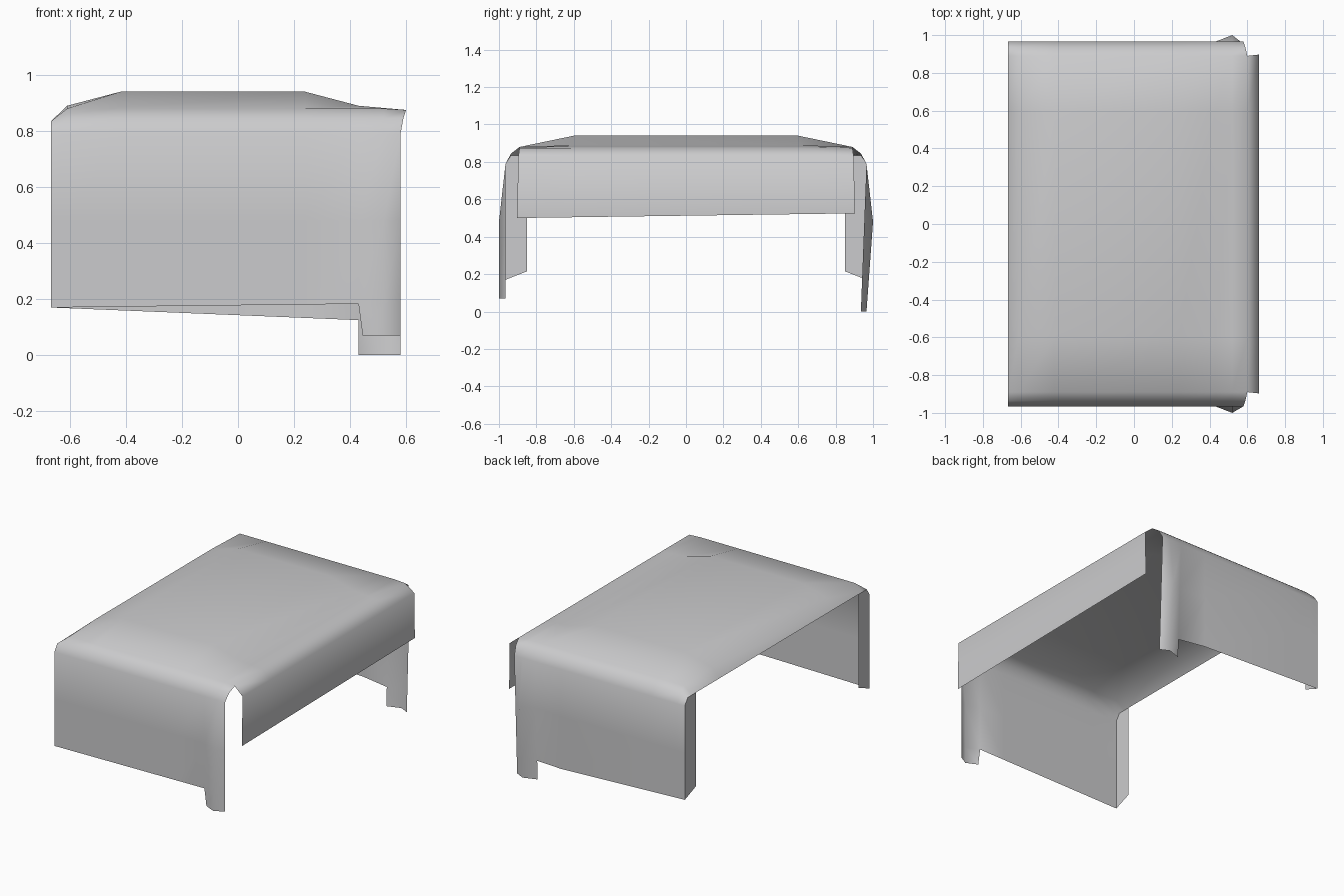
import bpy, bmesh

if "Cube" in bpy.data.objects:
    bpy.data.objects.remove(bpy.data.objects["Cube"])

mat = bpy.data.materials.new("plain_grey")
mat.diffuse_color = (0.6, 0.6, 0.61, 1)
mat.use_nodes = True
mat.node_tree.nodes["Principled BSDF"].inputs["Base Color"].default_value = mat.diffuse_color


def finish(bm, name, angle=1.1):
    me = bpy.data.meshes.new(name)
    bm.to_mesh(me)
    bm.free()
    ob = bpy.data.objects.new(name, me)
    bpy.context.collection.objects.link(ob)
    me.materials.append(mat)
    bpy.ops.object.select_all(action='DESELECT')
    bpy.context.view_layer.objects.active = ob
    ob.select_set(True)
    bpy.ops.object.shade_smooth_by_angle(angle=angle)
    return ob


# Roof height along x, and across y (rounded shoulders)
COLS = [(-.667, .835), (-.61, .89), (-.42, .94), (.24, .94), (.43, .89), (.52, .882), (.60, .875)]
SHOULDER = [(.60, .94), (.89, .88), (.935, .845), (.965, .79)]
END_X = {.935: .59, .965: .58}      # the roof end steps back at the corners
LAST = len(COLS) - 1


def side_rows(s):
    """Rows of one side wall below the shoulder, from high to low."""
    front = s < 0
    edge = .43
    low_end, tab = (.183, .07) if front else (.125, .0)
    rows = []
    for level in ("middle", "panel", "tab"):
        row = []
        for i, (x, _) in enumerate(COLS):
            x = .58 if i == LAST else x
            if level == "tab" and i < 4:
                row.append(None)
                continue
            z = {"middle": .48, "tab": tab,
                 "panel": .17 + (low_end - .17) * min(1, (x + .667) / (edge + .667))}[level]
            y = .965
            if i >= 4 and not front:            # back tab leans inwards
                y -= .03 * (.79 - z) / .79
            if i == 5:                          # crease bulging outwards
                y = 1.0 if front else .965 + .035 * min(1, z / .48)
            if level == "tab" and i == 4 and front:
                x = .445
            row.append((x, s * y, z))
        rows.append(row)
    return rows


def roof_row(y, zy):
    out = []
    for i, (x, zx) in enumerate(COLS):
        x = END_X.get(abs(y), x) if i == LAST else x
        out.append((x, y, min(zx, zy)))
    return out


# Shell: side wall, roof and side wall as one grid, front to back
grid = side_rows(-1)[::-1]
grid += [roof_row(-y, z) for y, z in SHOULDER[::-1]]
grid += [roof_row(y, z) for y, z in SHOULDER]
grid += side_rows(1)

bm = bmesh.new()
vs = [[bm.verts.new(p) if p else None for p in row] for row in grid]
for a, b in zip(vs, vs[1:]):
    for i in range(LAST):
        quad = (a[i], a[i + 1], b[i + 1], b[i])
        if all(quad):
            bm.faces.new(quad)

# End flap: continues the roof, curls over and hangs straight down
roof_edge = [r[LAST] for r in vs if abs(r[LAST].co.y) < .9 and r[LAST].co.z > .8]
prev = roof_edge
for level in ("lip", "hem"):
    cur = []
    for v in roof_edge:
        y = v.co.y * (.897 if level == "lip" else .903) / .89
        z = .825 if level == "lip" else .5125 + .0138 * y
        cur.append(bm.verts.new((.661, y, z)))
    for i in range(len(cur) - 1):
        bm.faces.new((prev[i], cur[i], cur[i + 1], prev[i + 1]))
    prev = cur
finish(bm, "cover_shell")

# Narrow return flanges at the open end
for s, name in ((-1, "front_return_flange"), (1, "back_return_flange")):
    bm = bmesh.new()
    pts = [(.965, .17), (.965, .48), (.965, .79), (.935, .835), (.89, .835), (.85, .835), (.85, .215)]
    f = bm.faces.new([bm.verts.new((-.667, s * y, z)) for y, z in pts])
    f.normal_update()
    if f.normal.x > 0:
        f.normal_flip()
    finish(bm, name)
